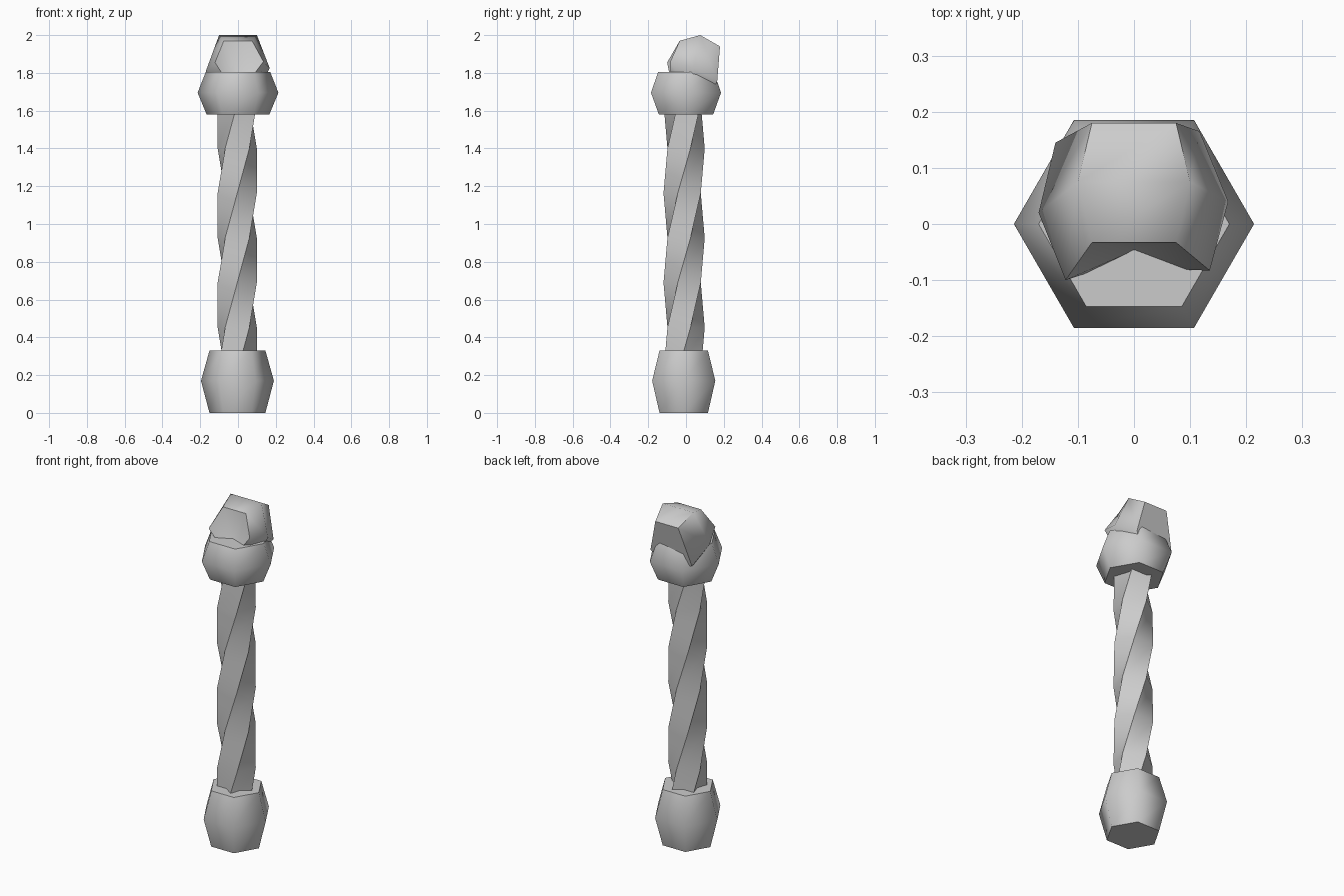
import bpy, math

if "Cube" in bpy.data.objects:
    bpy.data.objects.remove(bpy.data.objects["Cube"])


def make(name, verts, faces):
    mesh = bpy.data.meshes.new(name)
    mesh.from_pydata(verts, [], faces)
    obj = bpy.data.objects.new(name, mesh)
    bpy.context.collection.objects.link(obj)
    bpy.ops.object.select_all(action='DESELECT')
    obj.select_set(True)
    bpy.context.view_layer.objects.active = obj
    bpy.ops.object.mode_set(mode='EDIT')
    bpy.ops.mesh.select_all(action='SELECT')
    bpy.ops.mesh.normals_make_consistent(inside=False)
    bpy.ops.object.mode_set(mode='OBJECT')
    bpy.ops.object.shade_smooth_by_angle(angle=math.radians(65))
    return obj


def bridge(rows, n):
    return [(r * n + i, r * n + (i + 1) % n,
             (r + 1) * n + (i + 1) % n, (r + 1) * n + i)
            for r in range(rows - 1) for i in range(n)]


def ringed(name, profile, n, cx=0, cy=0, start=0, twist=0):
    """Stack of n-sided rings from (radius, z), each turned by twist degrees."""
    verts = []
    for k, (r, z) in enumerate(profile):
        for i in range(n):
            a = math.radians(start + twist * k + 360 * i / n)
            verts.append((cx + r * math.cos(a), cy + r * math.sin(a), z))
    last = (len(profile) - 1) * n
    faces = bridge(len(profile), n)
    faces += [tuple(reversed(range(n))), tuple(range(last, last + n))]
    return make(name, verts, faces)


# Pommel at the foot and collar at the top: six-sided barrels
ringed("pommel", [(0.148, 0), (0.193, 0.17), (0.148, 0.33)], 6, -0.003, -0.012)
ringed("collar", [(0.166, 1.58), (0.214, 1.695), (0.17, 1.806)], 6)

# Five-sided twisted shaft
ringed("shaft", [(0.109, 0.215 + 0.237 * k) for k in range(7)], 5,
       -0.004, -0.01, start=54, twist=36)

# Cap: bent barrel lying front to back
# (half width, y, z) of top and bottom edges, then left and right corners
rows = [
    ((0.075, -0.033, 1.97), (0.06, -0.08, 1.76), (-0.122, -0.10, 1.855), (0.135, -0.083, 1.86)),
    ((0.10, 0.075, 2.0), (0.09, 0.02, 1.67), (-0.17, 0.02, 1.81), (0.168, 0.04, 1.825)),
    ((0.075, 0.18, 1.94), (0.06, 0.12, 1.68), (-0.14, 0.145, 1.72), (0.117, 0.165, 1.755)),
]
verts = []
for (tw, ty, tz), (bw, by, bz), left, right in rows:
    verts += [(-tw, ty, tz), (tw, ty, tz), right, (bw, by, bz), (-bw, by, bz), left]
verts.append((0, -0.047, 1.80))  # hollowed front end
faces = bridge(3, 6) + [(i, (i + 1) % 6, 18) for i in range(6)]
faces.append(tuple(range(12, 18)))
make("cap", verts, faces)
